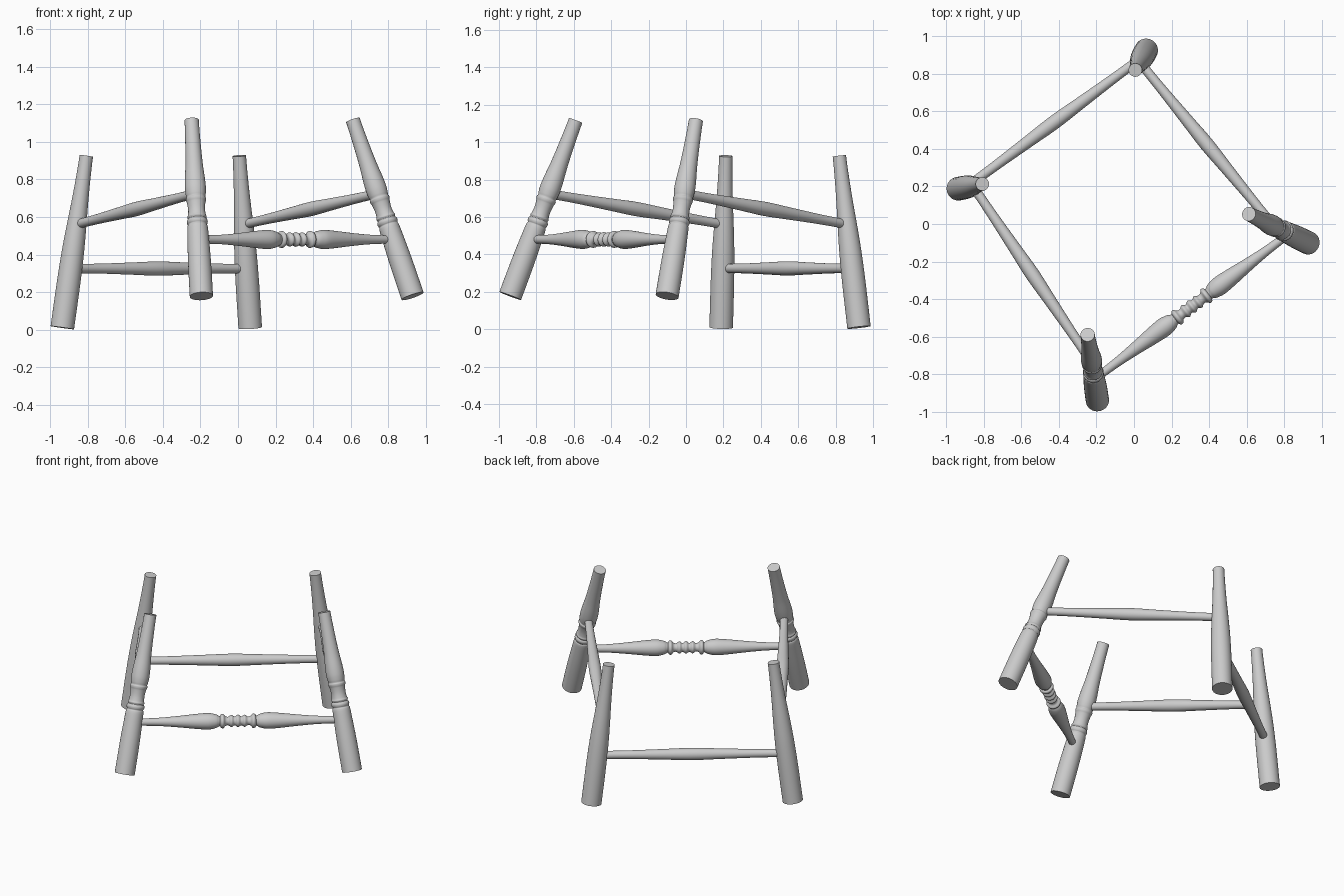
import bpy, bmesh, math
from mathutils import Vector

if "Cube" in bpy.data.objects:
    bpy.data.objects.remove(bpy.data.objects["Cube"])

SIDES = 32


def smooth_profile(pts, steps=4):
    """Catmull-Rom through (position, radius) points, position kept linear."""
    out = []
    for i in range(len(pts) - 1):
        p0, p1 = pts[max(i - 1, 0)], pts[i]
        p2, p3 = pts[i + 1], pts[min(i + 2, len(pts) - 1)]
        h = p2[0] - p1[0]
        m1 = (p2[1] - p0[1]) / (p2[0] - p0[0]) * h
        m2 = (p3[1] - p1[1]) / (p3[0] - p1[0]) * h
        # flat tangents at local extremes so beads stay crisp
        if (p2[1] - p1[1]) * (p1[1] - p0[1]) <= 0:
            m1 = 0
        if (p3[1] - p2[1]) * (p2[1] - p1[1]) <= 0:
            m2 = 0
        for k in range(steps):
            t = k / steps
            r = ((2*t**3 - 3*t**2 + 1) * p1[1] + (t**3 - 2*t**2 + t) * m1
                 + (3*t**2 - 2*t**3) * p2[1] + (t**3 - t**2) * m2)
            out.append((p1[0] + h * t, r))
    return out + [pts[-1]]


def turned(name, start, end, profile):
    """Lathe a profile (fraction along axis, radius) between two points."""
    start, end = Vector(start), Vector(end)
    axis = end - start
    rot = axis.to_track_quat('Z', 'Y')
    bm = bmesh.new()
    rings = []
    for f, r in smooth_profile(profile):
        rings.append([bm.verts.new((r * math.cos(a), r * math.sin(a), f * axis.length))
                      for a in (2 * math.pi * i / SIDES for i in range(SIDES))])
    for lo, hi in zip(rings, rings[1:]):
        for i in range(SIDES):
            j = (i + 1) % SIDES
            bm.faces.new((lo[i], lo[j], hi[j], hi[i]))
    bm.faces.new(rings[0][::-1])
    bm.faces.new(rings[-1])
    me = bpy.data.meshes.new(name)
    bm.to_mesh(me)
    bm.free()
    ob = bpy.data.objects.new(name, me)
    bpy.context.collection.objects.link(ob)
    ob.location = start
    ob.rotation_mode = 'QUATERNION'
    ob.rotation_quaternion = rot
    bpy.ops.object.select_all(action='DESELECT')
    ob.select_set(True)
    bpy.context.view_layer.objects.active = ob
    bpy.ops.object.shade_smooth_by_angle(angle=math.radians(40))


def at_height(leg, z):
    a, b = Vector(leg[0]), Vector(leg[1])
    return a.lerp(b, (z - a.z) / (b.z - a.z))


# Leg axes: bottom and top centres
back_left = ((-0.936, 0.188, 0.010), (-0.808, 0.213, 0.926))
back_right = ((0.065, 0.925, 0.010), (0.007, 0.820, 0.926))
front_left = ((-0.195, -0.940, 0.178), (-0.247, -0.590, 1.116))
front_right = ((0.930, -0.101, 0.178), (0.612, 0.053, 1.116))

back_leg = [(0, .063), (.2, .063), (.42, .060), (.58, .053), (.72, .045), (.86, .039), (1, .036)]
front_leg = [(0, .062), (.2, .061), (.34, .057), (.395, .054), (.404, .050), (.412, .054),
             (.422, .056), (.432, .053), (.438, .048), (.448, .052), (.458, .048),
             (.49, .045), (.53, .049), (.542, .053), (.552, .054), (.560, .050),
             (.575, .053), (.61, .056), (.66, .054), (.74, .047), (.84, .042), (1, .038)]

# Legs
turned("back_leg_left", *back_left, back_leg)
turned("back_leg_right", *back_right, back_leg)
turned("front_leg_left", *front_left, front_leg)
turned("front_leg_right", *front_right, front_leg)

# Plain stretchers, swelling at the middle
plain = [(0, .025), (.15, .026), (.36, .033), (.5, .038), (.64, .033), (.85, .026), (1, .025)]
turned("back_stretcher", at_height(back_left, .325), at_height(back_right, .325), plain)
turned("side_stretcher_left", at_height(front_left, .725), at_height(back_left, .56), plain)
turned("side_stretcher_right", at_height(front_right, .725), at_height(back_right, .56), plain)

# Front stretcher: half profile from the centre bead outwards, mirrored
length = 1.3
half = [(0, .039), (.021, .027), (.041, .038), (.062, .026), (.078, .030), (.093, .045),
        (.106, .041), (.112, .031), (.135, .042), (.185, .051), (.25, .047),
        (.38, .034), (.5, .025), (.65, .022)]
front = ([(.5 - d / length, r) for d, r in half[:0:-1]]
         + [(.5 + d / length, r) for d, r in half])
turned("front_stretcher", at_height(front_left, .48), at_height(front_right, .48), front)
